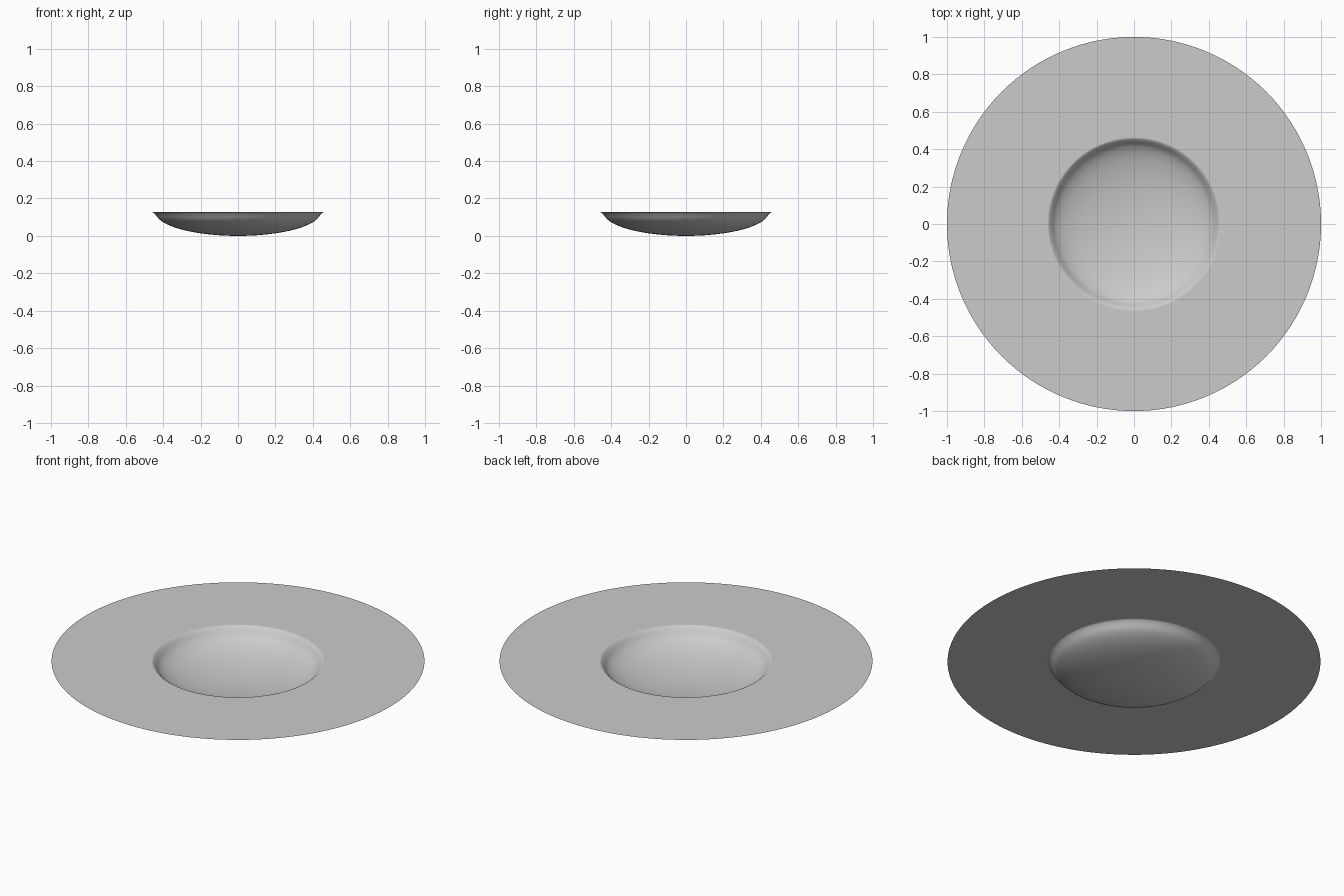
import bpy, bmesh, math

cube = bpy.data.objects.get("Cube")
if cube:
    bpy.data.objects.remove(cube, do_unlink=True)

SEGMENTS = 128
RIM_Z = 0.128           # height of the flat rim
BOWL_R, BOWL_H = 0.44, 0.125
JOIN_R = 0.43           # where the bowl meets the rounded lip
LIP_R = 0.462           # where the lip meets the flat rim


def bowl_z(r):
    return BOWL_H * (1 - math.sqrt(1 - (r / BOWL_R) ** 2))


# Half profile: elliptical bowl, rounded lip, flat rim
start = math.asin(JOIN_R / BOWL_R)
profile = [(0.0, 0.0)]
for i in range(1, 25):
    r = BOWL_R * math.sin(start * i / 24)
    profile.append((r, bowl_z(r)))

join_z = bowl_z(JOIN_R)
slope = BOWL_H * JOIN_R / (BOWL_R ** 2 * math.sqrt(1 - (JOIN_R / BOWL_R) ** 2))
corner_r = JOIN_R + (RIM_Z - join_z) / slope
for i in range(1, 11):
    t = i / 10
    a, b, c = (1 - t) ** 2, 2 * t * (1 - t), t * t
    profile.append((a * JOIN_R + b * corner_r + c * LIP_R,
                    a * join_z + (b + c) * RIM_Z))
profile += [(0.47, RIM_Z), (1.0, RIM_Z)]

# Revolve the profile into a thin sheet
bm = bmesh.new()
verts = [bm.verts.new((r, 0, z)) for r, z in profile]
edges = [bm.edges.new(pair) for pair in zip(verts, verts[1:])]
bmesh.ops.spin(bm, geom=verts + edges, cent=(0, 0, 0), axis=(0, 0, 1),
               angle=math.tau, steps=SEGMENTS, use_merge=False)
bmesh.ops.remove_doubles(bm, verts=bm.verts, dist=0.0001)
bmesh.ops.dissolve_degenerate(bm, edges=bm.edges, dist=0.0001)
bm.normal_update()
if sum(f.normal.z for f in bm.faces) < 0:
    bmesh.ops.reverse_faces(bm, faces=bm.faces)
for face in bm.faces:
    face.smooth = True

mesh = bpy.data.meshes.new("wide_rimmed_dish")
bm.to_mesh(mesh)
bm.free()
dish = bpy.data.objects.new("wide_rimmed_dish", mesh)
bpy.context.collection.objects.link(dish)

# Plain grey material
grey = bpy.data.materials.new("light_grey")
grey.use_nodes = True
colour = (0.6, 0.6, 0.6, 1)
grey.diffuse_color = colour
grey.node_tree.nodes["Principled BSDF"].inputs["Base Color"].default_value = colour
mesh.materials.append(grey)
